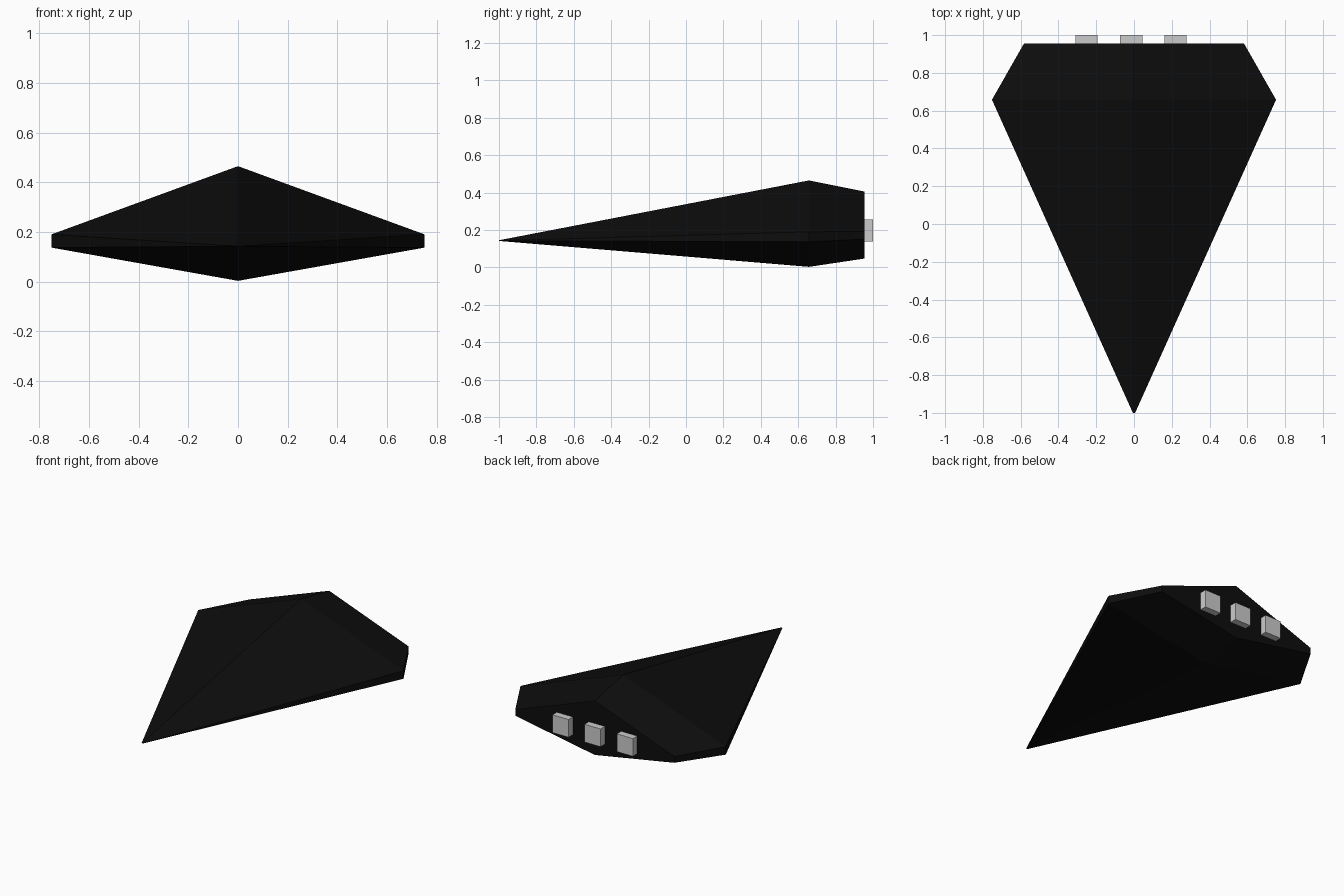
import bpy, bmesh

if "Cube" in bpy.data.objects:
    bpy.data.objects.remove(bpy.data.objects["Cube"])

# Hull cross-section at its widest station (x, z), counter-clockwise from the keel
SECTION = [(0, 0.003), (0.752, 0.137), (0.752, 0.19), (0, 0.465), (-0.752, 0.19), (-0.752, 0.137)]
# Stations along the hull: y, scale, height scaled around
STATIONS = [(-1.0, 0.008, 0.143), (0.658, 1.0, 0.2), (0.955, 0.775, 0.2)]


def finish(name, bm, mat=None):
    bmesh.ops.recalc_face_normals(bm, faces=bm.faces)
    mesh = bpy.data.meshes.new(name)
    bm.to_mesh(mesh)
    bm.free()
    if mat:
        mesh.materials.append(mat)
    obj = bpy.data.objects.new(name, mesh)
    bpy.context.collection.objects.link(obj)
    return obj


# Wedge hull: loft the section through the stations and cap both ends
black = bpy.data.materials.new("hull_black")
black.diffuse_color = (0.004, 0.004, 0.004, 1)
black.use_nodes = True
black.node_tree.nodes["Principled BSDF"].inputs["Base Color"].default_value = black.diffuse_color
bm = bmesh.new()
rings = [[bm.verts.new((x * s, y, zc + (z - 0.2) * s)) for x, z in SECTION]
         for y, s, zc in STATIONS]
n = len(SECTION)
for a, b in zip(rings, rings[1:]):
    for i in range(n):
        j = (i + 1) % n
        bm.faces.new((a[i], a[j], b[j], b[i]))
bm.faces.new(rings[0])
bm.faces.new(rings[-1])
finish("hull", bm, black)

# Three box engines set into the stern
SIZE = 0.118
for name, x in (("left", -0.252), ("middle", -0.015), ("right", 0.22)):
    bm = bmesh.new()
    bmesh.ops.create_cube(bm, size=SIZE)
    finish(f"engine_{name}", bm).location = (x, 1.0 - SIZE / 2, 0.197)
